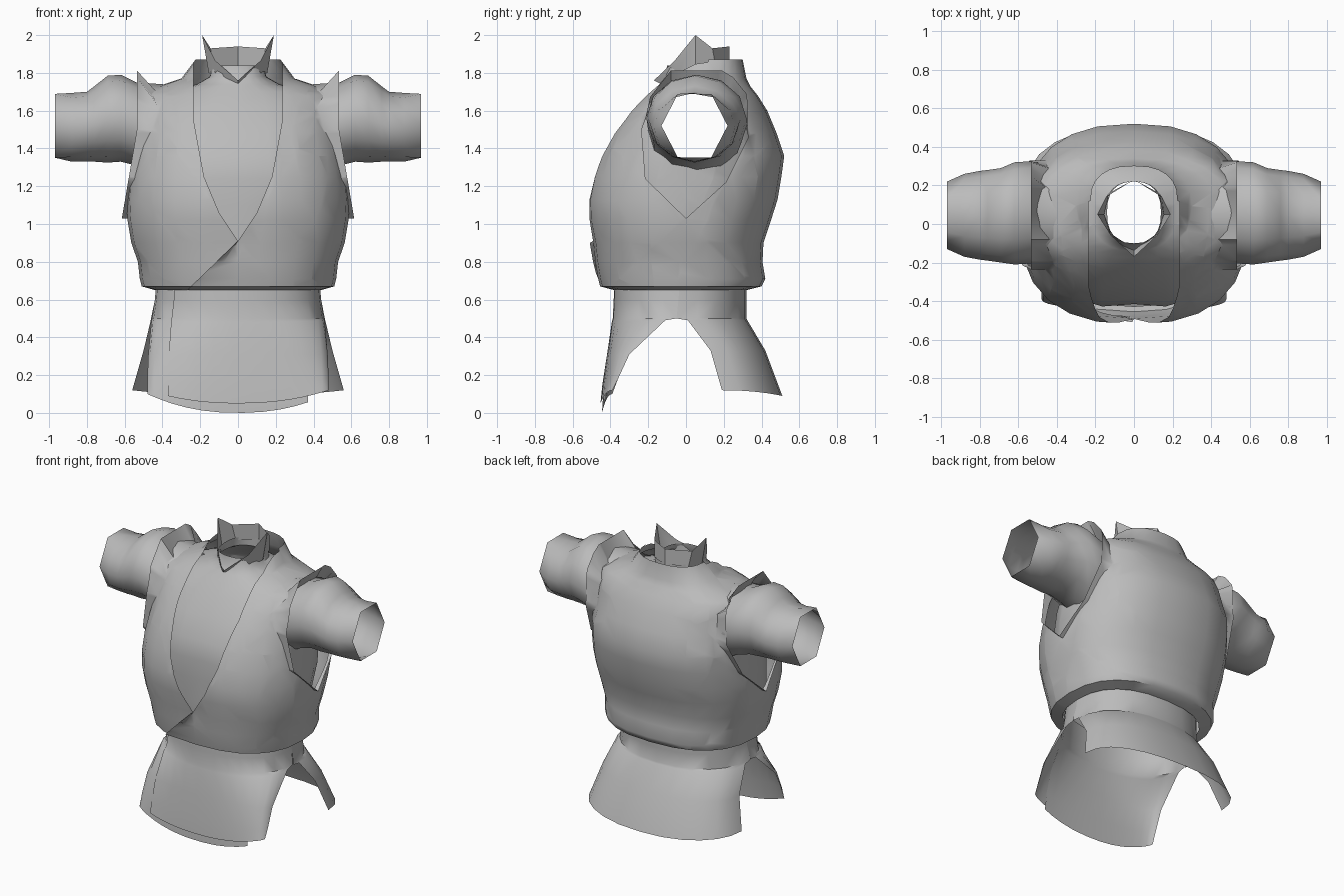
import bpy, bmesh
from math import sin, cos, pi, copysign
from mathutils import Vector

cube = bpy.data.objects.get("Cube")
if cube:
    bpy.data.objects.remove(cube, do_unlink=True)

grey = bpy.data.materials.new("cloth grey")
grey.use_nodes = True
grey.diffuse_color = (0.5, 0.5, 0.5, 1)
grey.node_tree.nodes["Principled BSDF"].inputs["Base Color"].default_value = (0.5, 0.5, 0.5, 1)


def finish(bm, name, angle=50):
    mesh = bpy.data.meshes.new(name)
    bm.to_mesh(mesh)
    bm.free()
    ob = bpy.data.objects.new(name, mesh)
    bpy.context.collection.objects.link(ob)
    mesh.materials.append(grey)
    bpy.ops.object.select_all(action='DESELECT')
    ob.select_set(True)
    bpy.context.view_layer.objects.active = ob
    bpy.ops.object.shade_smooth_by_angle(angle=angle * pi / 180)
    return ob


def bridge(rows, closed=True):
    """Skin a list of point rows with quads."""
    bm = bmesh.new()
    vs = [[bm.verts.new(p) for p in row] for row in rows]
    n = len(rows[0])
    for a, b in zip(vs, vs[1:]):
        for i in range(n if closed else n - 1):
            j = (i + 1) % n
            bm.faces.new((a[i], a[j], b[j], b[i]))
    bmesh.ops.recalc_face_normals(bm, faces=bm.faces)
    return bm


def power(v, e):
    return copysign(abs(v) ** e, v)


def body_rows(table, n=24, e=0.82):
    """Rounded-box rings from (z, half width, front y, back y)."""
    rows = []
    for z, w, f, b in table:
        ring = []
        for i in range(n):
            a = 2 * pi * i / n
            ring.append((w * power(sin(a), e),
                         (f + b) / 2 - (b - f) / 2 * power(cos(a), e), z))
        rows.append(ring)
    return rows


def slice_line(bm, axis, p, q, near):
    """Cut faces along a line drawn in the (axis, z) plane."""
    d = (q[0] - p[0], q[1] - p[1])
    co, no = Vector((0, 0, p[1])), Vector((0, 0, -d[0]))
    co[axis], no[axis] = p[0], d[1]
    faces = [f for f in bm.faces if near(f.calc_center_median())]
    geom = set(faces)
    for f in faces:
        geom.update(f.edges)
        geom.update(f.verts)
    bmesh.ops.bisect_plane(bm, geom=list(geom), dist=1e-5, plane_co=co, plane_no=no)


def cut_hole(bm, axis, poly, near):
    """Remove a convex counter-clockwise outline from the shell."""
    sides = list(zip(poly, poly[1:] + poly[:1]))
    for p, q in sides:
        slice_line(bm, axis, p, q, near)

    def inside(c):
        return near(c) and all((q[0] - p[0]) * (c.z - p[1]) - (q[1] - p[1]) * (c[axis] - p[0]) > 0
                               for p, q in sides)
    doomed = [f for f in bm.faces if inside(f.calc_center_median())]
    bmesh.ops.delete(bm, geom=doomed, context='FACES')


# Jacket: rounded shell, neck opening, arm holes with raised flaps
jacket = bridge(body_rows([
    (.65, .44, -.38, .32), (.67, .51, -.455, .40), (.71, .52, -.465, .42), (.8, .53, -.48, .405),
    (.9, .565, -.49, .41), (1.02, .585, -.515, .45), (1.13, .59, -.52, .485),
    (1.25, .585, -.495, .505), (1.36, .57, -.46, .52), (1.48, .55, -.40, .48),
    (1.6, .54, -.31, .43), (1.68, .525, -.23, .38), (1.73, .42, -.18, .34),
    (1.77, .30, -.13, .32), (1.87, .225, -.06, .30)]))
cut_hole(jacket, 0, [(0, .91), (.1, 1.06), (.18, 1.25), (.235, 1.55), (.235, 2),
                     (-.235, 2), (-.235, 1.55), (-.18, 1.25), (-.1, 1.06)],
         lambda c: c.y < .1 and c.z > .8)
arm_hole = [(0, 1.03), (.21, 1.22), (.33, 1.46), (.29, 1.63), (.19, 1.70),
            (-.08, 1.70), (-.19, 1.62), (-.235, 1.5), (-.215, 1.24)]
for s in (1, -1):
    cut_hole(jacket, 1, arm_hole, lambda c: c.x * s > .3)
rim = [e for e in jacket.edges if e.is_boundary
       and all(abs(v.co.x) > .3 and 1 < v.co.z < 1.715 for v in e.verts)]
flap = bmesh.ops.extrude_edge_only(jacket, edges=rim)["geom"]
for v in (g for g in flap if isinstance(g, bmesh.types.BMVert)):
    drop = max(0, 1.5 - v.co.z)
    v.co.x = copysign(.535 + .17 * drop, v.co.x)
    v.co.z += max(0, v.co.z - 1.55) * .75
    v.co.y += .03 * (v.co.y > .2 and v.co.z > 1.55)

# Diagonal wrap seam, the left side lying over the right
seam_a, seam_b = (0, .91), (-.27, .65)
slice_line(jacket, 0, seam_a, seam_b, lambda c: c.y < -.1 and c.z < .95)


def over(c):
    return (c.x - seam_a[0]) * (seam_b[1] - seam_a[1]) - (c.z - seam_a[1]) * (seam_b[0] - seam_a[0])


def on_seam(v):
    return abs(over(v.co)) < 1e-4 and v.co.y < -.1 and v.co.z < .912


bmesh.ops.split_edges(jacket, edges=[e for e in jacket.edges if all(on_seam(v) for v in e.verts)])
for v in jacket.verts:
    if on_seam(v) and all(over(f.calc_center_median()) < 0 for f in v.link_faces):
        v.co.y -= .02
finish(jacket, "jacket")

# Chest and neck beneath the jacket
torso = bridge(body_rows([
    (.72, .44, -.40, .30), (.95, .49, -.43, .36), (1.1, .50, -.43, .42), (1.24, .50, -.44, .44),
    (1.36, .50, -.41, .44), (1.5, .49, -.335, .40), (1.62, .45, -.24, .36), (1.70, .36, -.175, .30),
    (1.74, .22, -.14, .27), (1.78, .15, -.11, .22), (1.84, .14, -.10, .22)]))
for v in torso.verts:
    if abs(v.co.x) < .01 and v.co.y < 0 and 1 < v.co.z < 1.55:
        v.co.y += .025
for s in (1, -1):
    cut_hole(torso, 1, [(.05 + .22 * cos(i * pi / 4), 1.52 + .2 * sin(i * pi / 4)) for i in range(8)],
             lambda c: c.x * s > .25)
finish(torso, "torso")

# Sleeves: shoulder swell narrowing to a six-sided open cuff
arm_rings = [(.40, .05, 1.49, .25, .25), (.54, .06, 1.53, .265, .22), (.62, .055, 1.56, .265, .23),
             (.69, .045, 1.555, .245, .23), (.76, .045, 1.53, .235, .20), (.80, .045, 1.515, .23, .185),
             (.88, .045, 1.512, .215, .182), (.97, .045, 1.52, .175, .195)]
for s, side in ((1, "left"), (-1, "right")):
    rows = []
    for x, yc, zc, ry, rz in arm_rings:
        ring = []
        for i in range(12):
            k = .866 if x > .95 and i % 2 else 1
            a = i * pi / 6
            ring.append((s * x, yc + k * ry * cos(a), zc + k * rz * sin(a)))
        rows.append(ring)
    finish(bridge(rows), side + "_sleeve")


# Skirt panels: rows of (middle z, edge z, half width, middle y, edge y)
def panel(name, table, u0, u1, n=12):
    rows = []
    for zm, ze, w, ym, ye in table:
        row = []
        for i in range(n + 1):
            u = u0 + (u1 - u0) * i / n
            a = u * pi / 2
            x = sin(a)
            row.append((w * power(x, .9), ye + (ym - ye) * power(cos(a), .9), zm + (ze - zm) * x * x))
        rows.append(row)
    finish(bridge(rows, closed=False), name)


def front(hem_mid, hem_edge, out):
    return [(.72, .72, .43, -.37 - out, -.03), (.6, .6, .44, -.375 - out, -.04),
            (.5, .5, .455, -.38 - out, -.05), (.48, .49, .458, -.385 - out, -.11),
            (.31, .31, .475, -.41 - out, -.3), (.15, .18, .48, -.435 - out, -.36),
            (hem_mid, hem_edge, .48, -.445 - out, -.39)]


panel("front_skirt_under", front(0, .1, 0), -1, .54)
panel("front_skirt_over", front(.05, .12, .008), -.54, 1)
panel("back_skirt", [(.72, .72, .43, .32, -.03), (.6, .6, .44, .32, -.04), (.5, .5, .46, .32, -.05),
                     (.49, .49, .462, .325, .01), (.33, .33, .50, .42, .13),
                     (.09, .12, .56, .51, .19)], -1, 1)

# Standing neck collar with two raised points
half = [((0, -.17, 1.76), (0, -.13, 1.74)), ((.12, -.06, 1.865), (.12, -.05, 1.78)),
        ((.19, .05, 2.0), (.155, .05, 1.80)), ((.145, .14, 1.93), (.13, .16, 1.82)),
        ((0, .23, 1.94), (0, .23, 1.83))]
loop = half + [tuple((-x, y, z) for x, y, z in pair) for pair in half[-2:0:-1]]
finish(bridge([[p[1] for p in loop], [p[0] for p in loop]]), "collar", 35)
